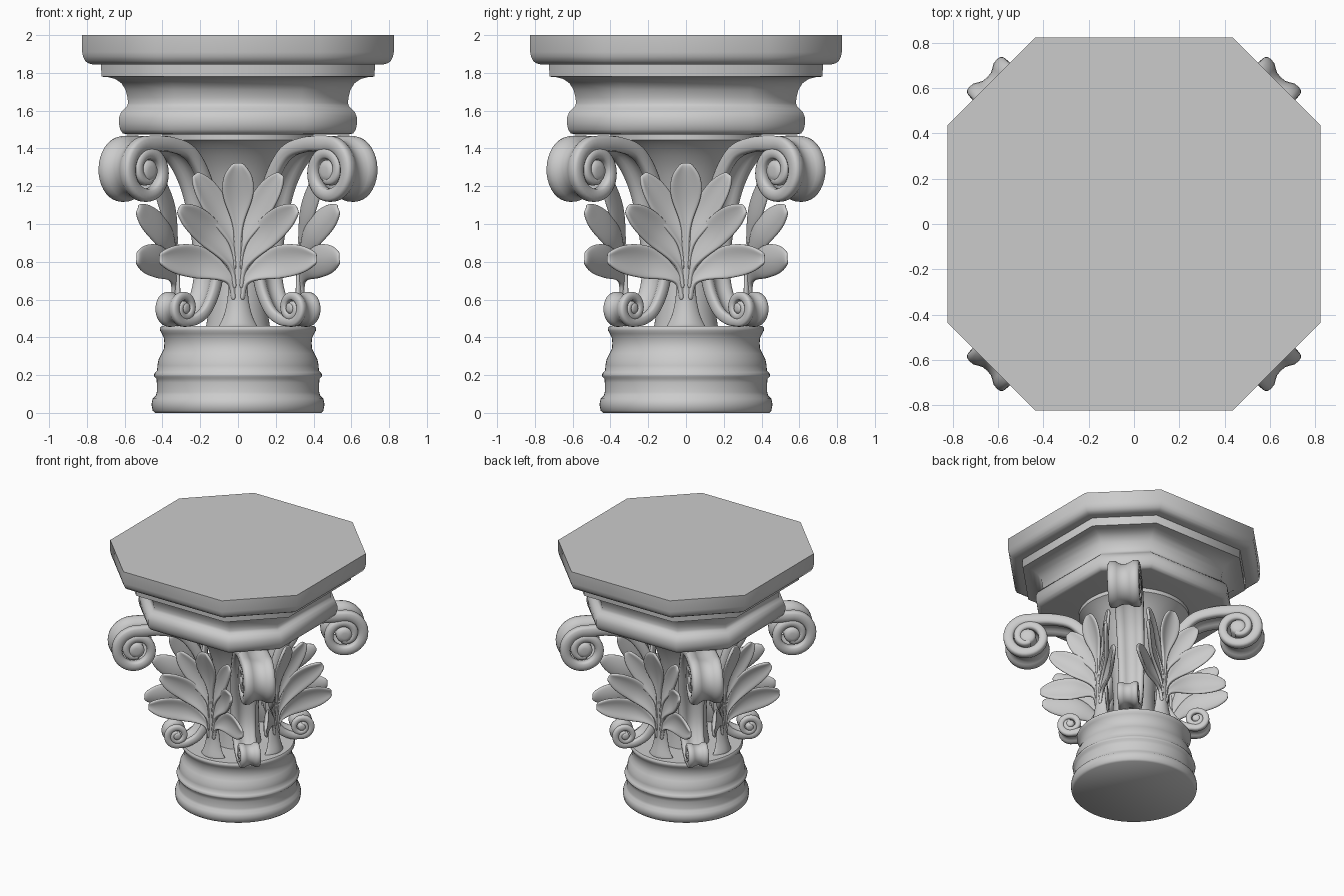
import bpy, bmesh
from math import sin, cos, pi, radians, sqrt
from mathutils import Vector, Matrix

if "Cube" in bpy.data.objects:
    bpy.data.objects.remove(bpy.data.objects["Cube"])


def finish(bm, name, angle=50):
    bmesh.ops.recalc_face_normals(bm, faces=bm.faces)
    me = bpy.data.meshes.new(name)
    bm.to_mesh(me)
    bm.free()
    ob = bpy.data.objects.new(name, me)
    bpy.context.collection.objects.link(ob)
    bpy.ops.object.select_all(action='DESELECT')
    ob.select_set(True)
    bpy.context.view_layer.objects.active = ob
    bpy.ops.object.shade_smooth_by_angle(angle=radians(angle))
    return ob


def skin(bm, rings, cap=True):
    """Bridge a list of closed point rings."""
    vs = [[bm.verts.new(p) for p in ring] for ring in rings]
    n = len(vs[0])
    for a, b in zip(vs, vs[1:]):
        for i in range(n):
            bm.faces.new((a[i], a[(i + 1) % n], b[(i + 1) % n], b[i]))
    if cap:
        bm.faces.new(vs[0])
        bm.faces.new(vs[-1])


def spline(pts, steps):
    """Catmull-Rom curve through the points."""
    pts = [Vector(p) for p in pts]
    p = [2 * pts[0] - pts[1]] + pts + [2 * pts[-1] - pts[-2]]
    out = []
    for i in range(1, len(p) - 2):
        a, b, c, d = p[i - 1:i + 3]
        for s in range(steps):
            t = s / steps
            out.append(0.5 * (2 * b + (c - a) * t + (2 * a - 5 * b + 4 * c - d) * t * t
                              + (3 * b - a - 3 * c + d) * t ** 3))
    return out + [pts[-1]]


def lathe(name, profile, seg=64):
    bm = bmesh.new()
    skin(bm, [[(r * cos(2 * pi * i / seg), r * sin(2 * pi * i / seg), z) for i in range(seg)]
              for r, z in profile])
    return finish(bm, name)


# round moulded base
lathe("base", [(.44, 0), (.452, .012), (.458, .045), (.452, .075), (.435, .092), (.43, .11),
               (.43, .16), (.432, .18), (.443, .192), (.445, .202), (.438, .215), (.428, .225),
               (.427, .25), (.42, .285), (.405, .315), (.392, .34), (.39, .37), (.393, .4),
               (.403, .42), (.412, .435), (.414, .448), (.405, .46)])

# flared bell core
lathe("bell", [(.17, .45), (.155, .55), (.15, .75), (.16, .95), (.19, 1.12), (.24, 1.26),
               (.305, 1.36), (.365, 1.42), (.39, 1.438), (.4, 1.445), (.4, 1.485)])

# octagonal abacus with offset moulding profile
profile = [(.825, 2), (.825, 1.91), (.82, 1.885), (.808, 1.862), (.79, 1.85), (.77, 1.845),
           (.725, 1.845), (.723, 1.78), (.69, 1.778), (.65, 1.768), (.617, 1.745), (.595, 1.71),
           (.585, 1.67), (.582, 1.64), (.588, 1.622), (.604, 1.608), (.62, 1.59), (.63, 1.562),
           (.63, 1.53), (.624, 1.5), (.61, 1.48), (.59, 1.475)]
bm = bmesh.new()
rings = []
for h, z in profile:
    c = (h + .066) * sqrt(2) - h
    rings.append([(x, y, z) for x, y in ((h, -c), (h, c), (c, h), (-c, h),
                                         (-h, c), (-h, -c), (-c, -h), (c, -h))])
skin(bm, rings)
finish(bm, "abacus")


# corner scrolls: (radius, height) path from upper spiral to lower spiral
def spiral(cx, cz, r0, r1, start, sweep, n):
    out = []
    for i in range(n + 1):
        t = i / n
        a = radians(start + sweep * t)
        r = r0 + (r1 - r0) * t ** 1.5
        out.append(Vector((cx + r * cos(a), cz + r * sin(a))))
    return out


UP, LOW = (.765, 1.28), (.458, .555)
upper = spiral(*UP, .147, .045, 95, -560, 56)[::-1]
lower = spiral(*LOW, .074, .022, -95, 540, 48)
middle = spline([upper[-1], (.58, 1.42), (.43, 1.37), (.315, 1.22), (.25, 1.02), (.22, .84),
                 (.23, .68), (.295, .55), (.375, .495), lower[0]], 6)
path = upper + middle[1:-1] + lower
nu, nm, total = len(upper), len(upper) + len(middle) - 2, len(path)

# rolled edges with a groove between them
half = [(1, 0), (.98, .6), (.9, .92), (.75, 1), (.55, .95), (.4, .68), (.22, .4), (0, .32)]
top = half + [(-p, n) for p, n in half[-2::-1]]
section = top + [(p, -n) for p, n in top[-2:0:-1]]


def scroll_size(i):
    if i < nu:
        t = i / nu
        return .116, .024 + .017 * t
    if i < nm:
        t = (i - nu) / (nm - nu)
        return .116 - .041 * t, .042 - .016 * t
    return .075, .026 - .011 * (i - nm) / (total - nm)


def add_scroll(bm):
    rings = []
    for i, q in enumerate(path):
        t = (path[min(i + 1, total - 1)] - path[max(i - 1, 0)]).normalized()
        w, th = scroll_size(i)
        rings.append([(q.x - t.y * n * th, p * w, q.y + t.x * n * th) for p, n in section])
    skin(bm, rings)
    # rounded eyes of both spirals
    for (cx, cz), r, w in ((UP, .06, .12), (LOW, .03, .08)):
        skin(bm, [[(cx + r * k * cos(a * pi / 8), y * w, cz + r * k * sin(a * pi / 8))
                   for a in range(16)] for k, y in ((.4, -1), (.8, -.96), (1, -.85),
                                                    (1, .85), (.8, .96), (.4, 1))])


for k in range(4):
    bm = bmesh.new()
    add_scroll(bm)
    bm.transform(Matrix.Rotation(radians(45 + 90 * k), 4, 'Z'))
    finish(bm, "corner_scroll_%d" % (k + 1), 60)


# leaf sprays: points are (sideways, outward, up)
def ribbon(bm, pts, widths, facing, cup):
    line = spline(pts, 5)
    n = len(line) - 1
    rows = []
    for i, q in enumerate(line):
        t = (line[min(i + 1, n)] - line[max(i - 1, 0)]).normalized()
        side = t.cross(Vector(facing)).normalized()
        nor = side.cross(t)
        f = i / n * (len(widths) - 1)
        j = min(int(f), len(widths) - 2)
        w = widths[j] + (widths[j + 1] - widths[j]) * (f - j)
        rows.append([bm.verts.new(q + side * w * u + nor * w * cup * u * u)
                     for u in (-1, -.5, 0, .5, 1)])
    for a, b in zip(rows, rows[1:]):
        for i in range(4):
            bm.faces.new((a[i], a[i + 1], b[i + 1], b[i]))


LEAF = [.2, .2, .2, .22, .3, .45, .66, .86, .98, 1, .95, .78, .3]
SIDE_LEAVES = [  # stalk on stem, bend, blade, tip, half width, sideways facing
    ((.015, .335, .6), (.05, .34, .71), (.21, .39, .795), (.42, .535, .82), .09, -.6),
    ((.012, .335, .66), (.04, .34, .79), (.16, .385, .95), (.315, .53, 1.085), .085, -.7),
    ((.01, .335, .76), (.03, .335, .9), (.11, .355, 1.07), (.23, .43, 1.265), .075, -.5)]

for k in range(4):
    bm = bmesh.new()
    # stem with flared foot
    ribbon(bm, [(0, .37, .45), (0, .34, .6), (0, .34, .85), (0, .345, 1.05)],
           [.115, .075, .055, .045, .038, .03, .02], (0, 1, 0), -.6)
    # centre leaf
    ribbon(bm, [(0, .335, .8), (0, .355, 1.08), (0, .43, 1.325)],
           [.087 * w for w in LEAF], (0, 1, 0), .3)
    # paired side leaves
    for *pts, w, turn in SIDE_LEAVES:
        for s in (1, -1):
            ribbon(bm, [(x * s, y, z) for x, y, z in pts],
                   [w * f for f in LEAF], (turn * s, 1, 0), .25)
    bm.transform(Matrix.Rotation(radians(180 + 90 * k), 4, 'Z'))
    spray = finish(bm, "leaf_spray_%d" % (k + 1), 180)
    solid = spray.modifiers.new("thickness", 'SOLIDIFY')
    solid.thickness = .024
    solid.offset = 0
    sub = spray.modifiers.new("smooth", 'SUBSURF')
    sub.levels = sub.render_levels = 2
